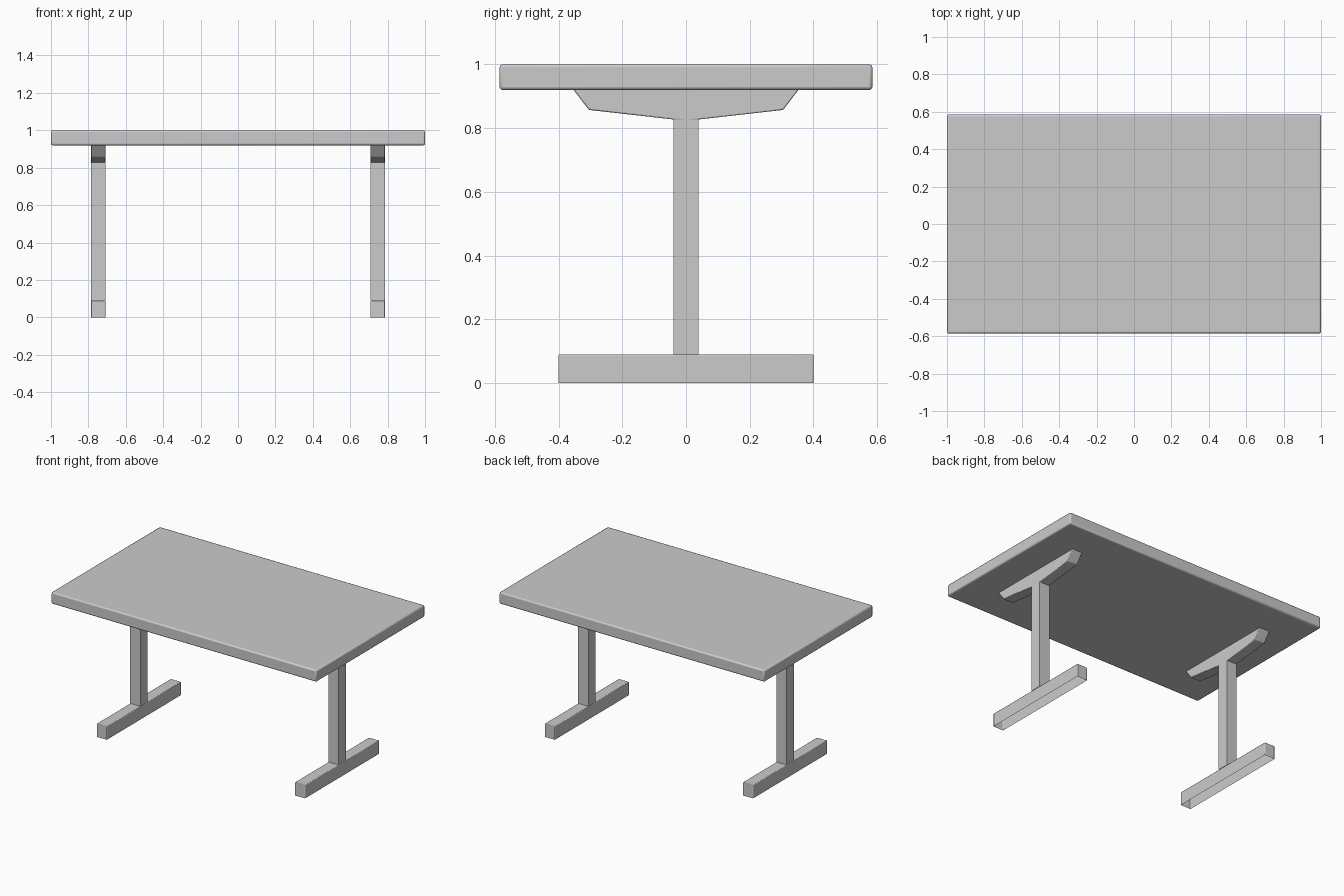
import bpy, bmesh

if "Cube" in bpy.data.objects:
    bpy.data.objects.remove(bpy.data.objects["Cube"])

LEG_X, HALF_W = 0.7475, 0.0385


def prism(name, profile, x0, x1, open_z=(), bevel=0.0, segments=2):
    """Extrude a (y, z) profile along x; faces lying flat at open_z are left open."""
    bm = bmesh.new()
    face = bm.faces.new([bm.verts.new((x0, y, z)) for y, z in profile])
    ext = bmesh.ops.extrude_face_region(bm, geom=[face], use_keep_orig=True)
    moved = [v for v in ext["geom"] if isinstance(v, bmesh.types.BMVert)]
    bmesh.ops.translate(bm, verts=moved, vec=(x1 - x0, 0, 0))
    bmesh.ops.recalc_face_normals(bm, faces=bm.faces)
    hidden = [f for f in bm.faces
              if any(all(abs(v.co.z - z) < 1e-5 for v in f.verts) for z in open_z)]
    bmesh.ops.delete(bm, geom=hidden, context='FACES_ONLY')
    mesh = bpy.data.meshes.new(name)
    bm.to_mesh(mesh)
    bm.free()
    ob = bpy.data.objects.new(name, mesh)
    bpy.context.collection.objects.link(ob)
    if bevel:
        mod = ob.modifiers.new("soft_edges", 'BEVEL')
        mod.width, mod.segments = bevel, segments
        mod.limit_method, mod.angle_limit = 'ANGLE', 0.5
    bpy.ops.object.select_all(action='DESELECT')
    ob.select_set(True)
    bpy.context.view_layer.objects.active = ob
    bpy.ops.object.shade_smooth_by_angle(angle=0.6)
    return ob


def rect(y, z0, z1):
    return [(-y, z0), (y, z0), (y, z1), (-y, z1)]


# Tabletop slab with softened edges
prism("tabletop", rect(0.585, 0.92, 1.0), -1, 1, bevel=0.009)

# Tapered support under the top
half = [(0.039, 0.827), (0.305, 0.857), (0.353, 0.92)]
bracket = [(-y, z) for y, z in reversed(half)] + half

# T-shaped legs, left and right; the feet are hollow underneath
for side, s in (("left", -1), ("right", 1)):
    x0, x1 = s * LEG_X - HALF_W, s * LEG_X + HALF_W
    prism(side + "_foot", rect(0.4, 0, 0.09), x0, x1, open_z=(0,), bevel=0.004)
    prism(side + "_post", rect(0.039, 0.09, 0.827), x0, x1, open_z=(0.09, 0.827))
    prism(side + "_bracket", bracket, x0, x1, open_z=(0.827, 0.92), bevel=0.004)
